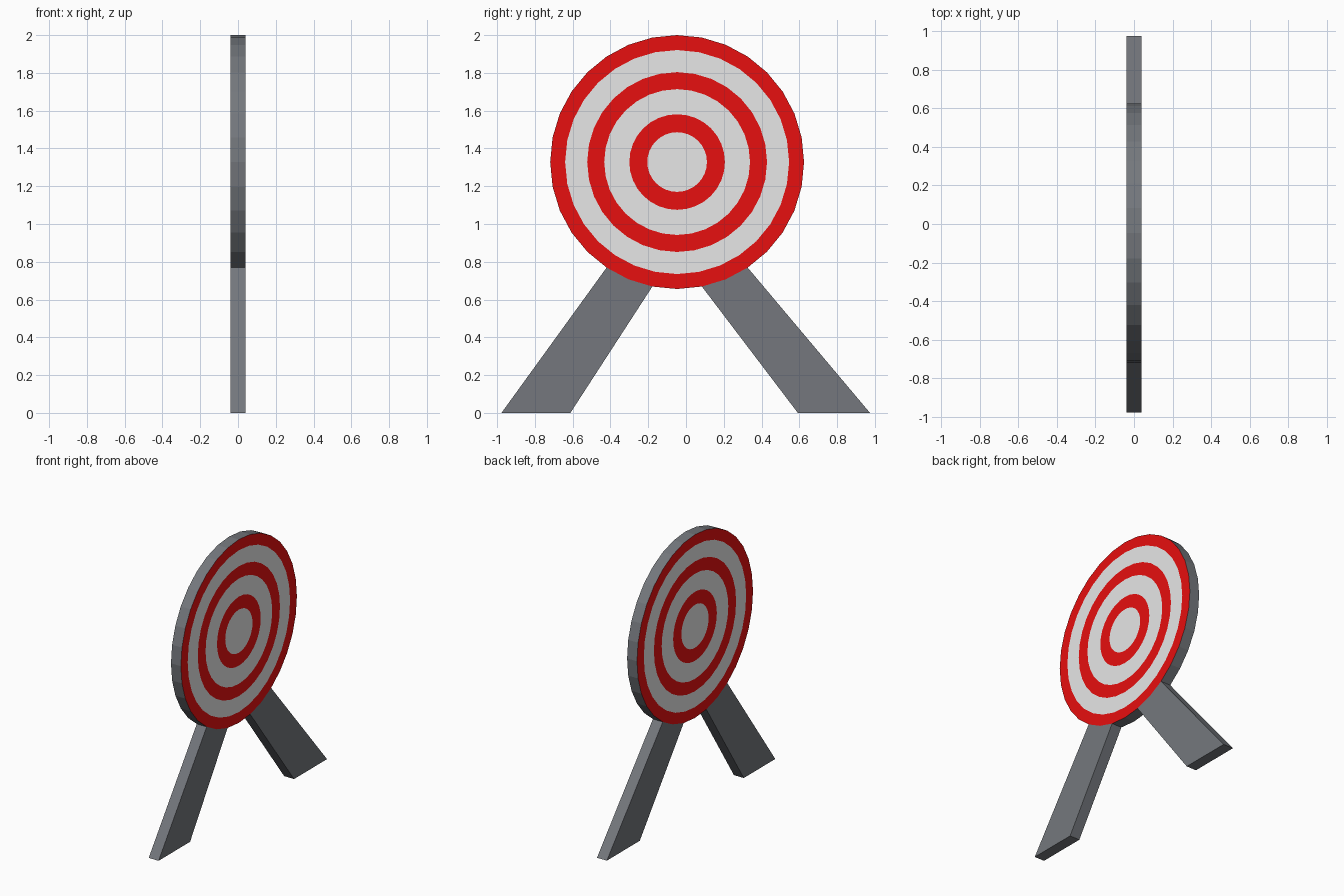
import bpy, bmesh, math

if "Cube" in bpy.data.objects:
    bpy.data.objects.remove(bpy.data.objects["Cube"])

HALF = 0.04                  # half thickness of everything
CY, CZ = -0.047, 1.328       # disc centre
SIDES = 32
RADII = [0.158, 0.253, 0.386, 0.476, 0.593, 0.672]


def material(name, rgb):
    m = bpy.data.materials.new(name)
    m.diffuse_color = (*rgb, 1)
    m.use_nodes = True
    m.node_tree.nodes["Principled BSDF"].inputs["Base Color"].default_value = m.diffuse_color
    return m


grey = material("dark grey", (0.176, 0.187, 0.205))
white = material("white", (0.8, 0.8, 0.8))
red = material("red", (0.82, 0.005, 0.005))


def finish(bm, name, mats):
    bmesh.ops.recalc_face_normals(bm, faces=bm.faces[:])
    me = bpy.data.meshes.new(name)
    bm.to_mesh(me)
    bm.free()
    for m in mats:
        me.materials.append(m)
    ob = bpy.data.objects.new(name, me)
    bpy.context.collection.objects.link(ob)
    return ob


def disc_point(r, i):
    a = 2 * math.pi * i / SIDES
    return CY + r * math.cos(a), CZ + r * math.sin(a)


# Target disc: concentric painted rings on both faces, grey rim
bm = bmesh.new()
outer = []
for x in (-HALF, HALF):
    loops = [[bm.verts.new((x, *disc_point(r, i))) for i in range(SIDES)] for r in RADII]
    bm.faces.new(loops[0]).material_index = 1
    for n in range(1, len(RADII)):
        a, b = loops[n - 1], loops[n]
        for i in range(SIDES):
            j = (i + 1) % SIDES
            bm.faces.new((a[i], b[i], b[j], a[j])).material_index = 2 if n % 2 else 1
    outer.append(loops[-1])
a, b = outer
for i in range(SIDES):
    j = (i + 1) % SIDES
    bm.faces.new((a[i], a[j], b[j], b[i])).material_index = 0
finish(bm, "target_disc", [grey, white, red])


# Legs: slanted planks that meet two facets of the rim
def leg(name, foot_outer, foot_inner, side):
    top = [disc_point(RADII[-1], 24 + side * k) for k in (1, 2, 3)]
    profile = [(foot_outer, 0), (foot_inner, 0)] + top
    bm = bmesh.new()
    face = bm.faces.new([bm.verts.new((-HALF, y, z)) for y, z in profile])
    new = bmesh.ops.extrude_face_region(bm, geom=[face], use_keep_orig=True)["geom"]
    bmesh.ops.translate(bm, vec=(2 * HALF, 0, 0),
                        verts=[v for v in new if isinstance(v, bmesh.types.BMVert)])
    finish(bm, name, [grey])


leg("front_leg", -0.977, -0.612, -1)
leg("back_leg", 0.974, 0.592, 1)
